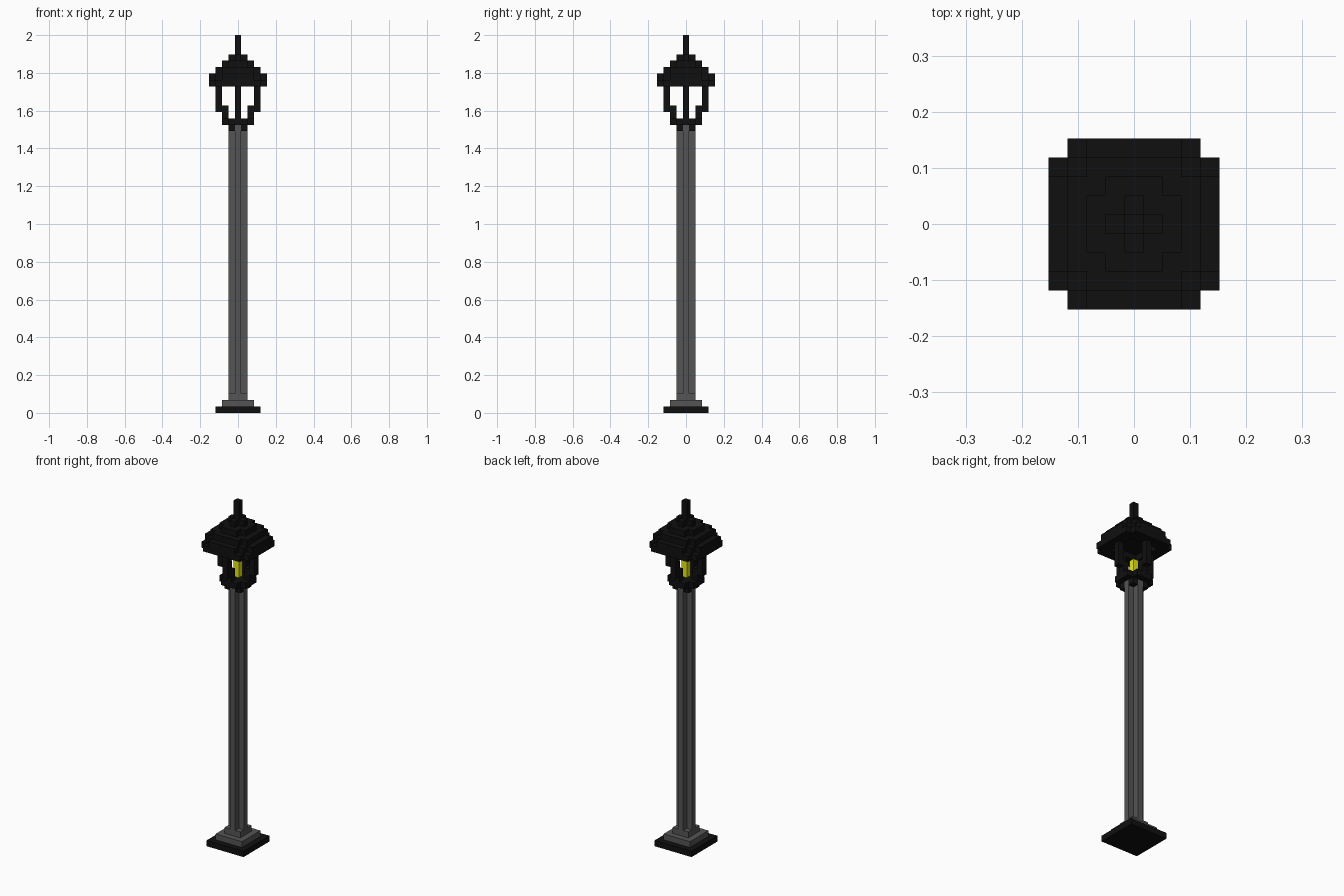
import bpy, bmesh

if "Cube" in bpy.data.objects:
    bpy.data.objects.remove(bpy.data.objects["Cube"])

V = 2 / 59  # block size: the lamp is 59 blocks tall


def material(name, rgb):
    m = bpy.data.materials.new(name)
    m.diffuse_color = (*rgb, 1)
    m.use_nodes = True
    m.node_tree.nodes["Principled BSDF"].inputs["Base Color"].default_value = m.diffuse_color
    return m


BLACK = material("black iron", (0.005, 0.005, 0.005))
GREY = material("grey metal", (0.09, 0.09, 0.09))
YELLOW = material("yellow glow", (0.8, 0.8, 0.01))


def square(r, corners=True, keep=lambda x, y: True):
    """Cells of a centred square, optionally without its four corners."""
    return {(x, y) for x in range(-r, r + 1) for y in range(-r, r + 1)
            if (corners or r == 0 or abs(x) + abs(y) < 2 * r) and keep(x, y)}


def build(name, mat, slabs):
    """Each slab is (cells, first layer, end layer); only outer faces are made."""
    bm = bmesh.new()

    def quad(pts):
        bm.faces.new([bm.verts.new((x * V, y * V, z * V)) for x, y, z in pts])

    for cells, z0, z1 in slabs:
        for x, y in cells:
            a, b, c, d = x - .5, x + .5, y - .5, y + .5
            quad([(a, c, z1), (b, c, z1), (b, d, z1), (a, d, z1)])
            quad([(a, d, z0), (b, d, z0), (b, c, z0), (a, c, z0)])
            sides = {(0, -1): (a, c, b, c), (1, 0): (b, c, b, d),
                     (0, 1): (b, d, a, d), (-1, 0): (a, d, a, c)}
            for (dx, dy), (px, py, qx, qy) in sides.items():
                if (x + dx, y + dy) not in cells:
                    quad([(px, py, z0), (qx, qy, z0), (qx, qy, z1), (px, py, z1)])
    me = bpy.data.meshes.new(name)
    bm.to_mesh(me)
    bm.free()
    me.materials.append(mat)
    ob = bpy.data.objects.new(name, me)
    bpy.context.collection.objects.link(ob)
    return ob


def arms(r):
    return {(r, 0), (-r, 0), (0, r), (0, -r)}


# Foot and stepped plinth
build("foot_plate", BLACK, [(square(3), 0, 1)])
build("plinth", GREY, [(square(2), 1, 2), (square(1), 2, 3)])

# Fluted pole with a plus-shaped section
build("pole", GREY, [(square(1, corners=False), 3, 45)])

# Lantern bottom: collar corners and rounded floor
build("collar", BLACK, [({(x, y) for x in (-1, 1) for y in (-1, 1)}, 44, 45)])
build("lantern_floor", BLACK, [(square(2, corners=False), 45, 46)])

# Four stepped bars holding up the roof
build("lantern_bars", BLACK, [(arms(2), 46, 48), (arms(3), 47, 51)])

# Glowing lamp
build("lamp", YELLOW, [(square(0), 46, 49)])

# Stepped roof with a hollow eave, and the spike on top
eave = square(4, False, lambda x, y: max(abs(x), abs(y)) >= 3)
tier = square(4, True, lambda x, y: abs(x) + abs(y) <= 6
              and (max(abs(x), abs(y)) < 4 or min(abs(x), abs(y)) <= 2))
build("roof", BLACK, [(eave, 51, 52), (tier, 52, 53), (square(3, False), 53, 54),
                      (square(2, False), 54, 55), (square(1, False), 55, 56)])
build("spike", BLACK, [(square(0), 56, 59)])
